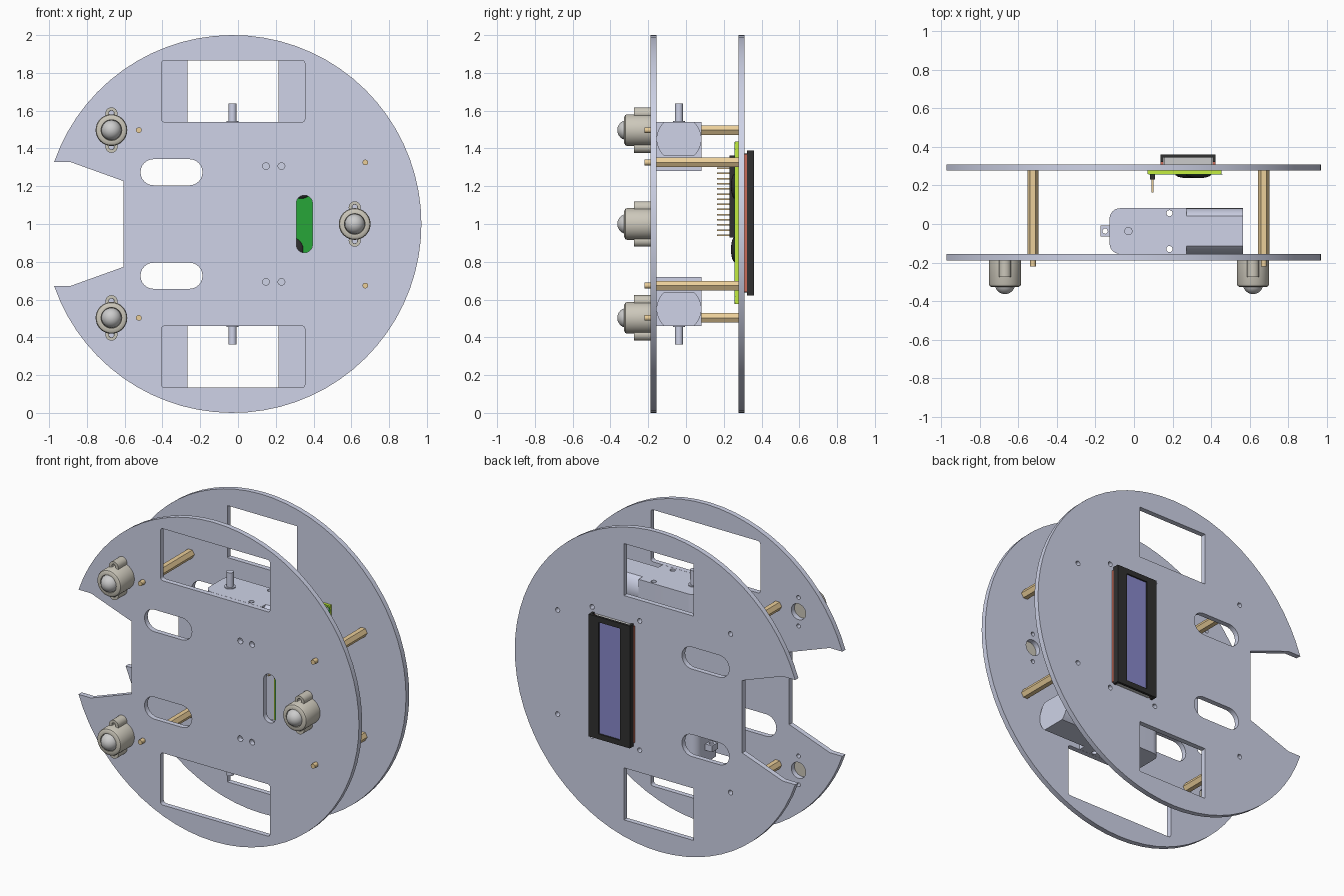
import bpy, bmesh, math
from math import pi, sin, cos, asin

if "Cube" in bpy.data.objects:
    bpy.data.objects.remove(bpy.data.objects["Cube"])


def material(name, rgb):
    m = bpy.data.materials.new(name)
    m.diffuse_color = (*rgb, 1)
    m.use_nodes = True
    m.node_tree.nodes["Principled BSDF"].inputs["Base Color"].default_value = m.diffuse_color
    return m


PLATE = material("lavender", (0.62, 0.65, 0.80))
GOLD = material("brass", (0.83, 0.62, 0.32))
HOUSING = material("beige", (0.60, 0.57, 0.49))
STEEL = material("steel", (0.60, 0.60, 0.58))
BLACK = material("black", (0.03, 0.03, 0.03))
BLUE = material("blue", (0.25, 0.25, 0.60))
LIME = material("lime", (0.55, 0.85, 0.05))
GREEN = material("green", (0.02, 0.38, 0.04))
PALE = material("pale", (0.75, 0.75, 0.75))
RED = material("red", (0.6, 0.15, 0.1))


def finish(ob, mat):
    ob.data.materials.clear()
    ob.data.materials.append(mat)
    for o in bpy.context.selected_objects:
        o.select_set(False)
    ob.select_set(True)
    bpy.context.view_layer.objects.active = ob
    bpy.ops.object.shade_smooth_by_angle(angle=math.radians(35))
    return ob


def circle(x, y, r, n=24):
    return [(x + r * cos(2 * pi * i / n), y + r * sin(2 * pi * i / n)) for i in range(n)]


def rounded(x0, x1, y0, y1, r, n=6):
    pts = []
    for k, (cx, cy) in enumerate([(x1 - r, y1 - r), (x0 + r, y1 - r), (x0 + r, y0 + r), (x1 - r, y0 + r)]):
        for i in range(n + 1):
            a = pi / 2 * (k + i / n)
            pts.append((cx + r * cos(a), cy + r * sin(a)))
    return pts


def rect(x0, x1, y0, y1):
    return [(x0, y0), (x1, y0), (x1, y1), (x0, y1)]


def prism(name, loops, lo, hi, mat, axis="Y"):
    """Extrude an outline (first loop) with holes (other loops) along an axis."""
    lo, hi = min(lo, hi), max(lo, hi)
    cu = bpy.data.curves.new(name, "CURVE")
    cu.dimensions, cu.fill_mode, cu.extrude = "2D", "BOTH", (hi - lo) / 2
    for loop in loops:
        sp = cu.splines.new("POLY")
        sp.points.add(len(loop) - 1)
        for p, (a, b) in zip(sp.points, loop):
            p.co = (a, b, 0, 1)
        sp.use_cyclic_u = True
    tmp = bpy.data.objects.new(name + "_profile", cu)
    bpy.context.collection.objects.link(tmp)
    dg = bpy.context.evaluated_depsgraph_get()
    me = bpy.data.meshes.new_from_object(tmp.evaluated_get(dg))
    bpy.data.objects.remove(tmp)
    bm = bmesh.new()
    bm.from_mesh(me)
    bmesh.ops.remove_doubles(bm, verts=bm.verts, dist=1e-5)
    mid = (lo + hi) / 2
    for v in bm.verts:
        a, b, c = v.co.x, v.co.y, v.co.z + mid
        v.co = {"X": (c, a, b), "Y": (a, c, b), "Z": (a, b, c)}[axis]
    bmesh.ops.recalc_face_normals(bm, faces=bm.faces)
    bm.to_mesh(me)
    bm.free()
    me.name = name
    ob = bpy.data.objects.new(name, me)
    bpy.context.collection.objects.link(ob)
    return finish(ob, mat)


def lathe(name, profile, x, z, mat, n=32):
    """Spin (radius, y) points about an axis parallel to y."""
    bm = bmesh.new()
    vs = [bm.verts.new((r, y, 0)) for r, y in profile]
    es = [bm.edges.new(p) for p in zip(vs, vs[1:])]
    bmesh.ops.spin(bm, geom=vs + es, cent=(0, 0, 0), axis=(0, 1, 0), angle=2 * pi, steps=n)
    bmesh.ops.remove_doubles(bm, verts=bm.verts, dist=1e-5)
    bmesh.ops.translate(bm, verts=bm.verts, vec=(x, 0, z))
    bmesh.ops.recalc_face_normals(bm, faces=bm.faces)
    me = bpy.data.meshes.new(name)
    bm.to_mesh(me)
    bm.free()
    ob = bpy.data.objects.new(name, me)
    bpy.context.collection.objects.link(ob)
    return finish(ob, mat)


posts = [(x, 1 + s * d) for x, d in ((-0.525, 0.497), (0.674, 0.326)) for s in (1, -1)]
casters = [(-0.67, 1.497), (-0.67, 0.503), (0.618, 1.0)]

# Notched disc outline shared by both plates
end = pi - asin(0.328)
disc = [(-0.029 + cos(a), 1 + sin(a)) for a in (-end + 2 * end * i / 64 for i in range(65))]
disc += [(-0.887, 1.328), (-0.606, 1.227), (-0.606, 0.773), (-0.887, 0.672)]
slots = [rounded(-0.516, -0.188, z - 0.069, z + 0.069, 0.0685) for z in (1.274, 0.726)]

# Front plate: wide wheel openings, cable slot, caster and screw holes
front = [disc] + slots + [rounded(0.309, 0.394, 0.848, 1.152, 0.042)]
for s in (1, -1):
    z0, z1 = sorted((1 + s * 0.54, 1 + s * 0.866))
    front.append(rounded(-0.405, 0.354, z0, z1, 0.015, 3))
    front += [circle(x, 1 + s * 0.306, 0.018, 16) for x in (0.148, 0.23)]
for x, z in casters:
    front += [circle(x, z, 0.05)] + [circle(x, z + s * 0.09, 0.013, 12) for s in (1, -1)]
prism("front_plate", front, -0.189, -0.157, PLATE)

# Back plate: narrower wheel openings and screw holes
back = [disc] + slots + [circle(x, z, 0.015, 12) for x, z in posts]
for s in (1, -1):
    z0, z1 = sorted((1 + s * 0.54, 1 + s * 0.866))
    back.append(rect(-0.268, 0.214, z0, z1))
    back += [circle(x, 1.005 + s * 0.405, 0.015, 12) for x in (0.105, 0.435)]
prism("back_plate", back, 0.277, 0.309, PLATE)

# Hexagonal standoffs with threaded studs
for x, z in posts:
    prism("standoff", [circle(x, z, 0.029, 6)], -0.157, 0.277, GOLD)
    prism("standoff_stud", [circle(x, z, 0.015, 16)], -0.221, -0.157, GOLD)

# Ball casters
for x, z in casters:
    lathe("caster_housing", [(0, -0.189), (0.084, -0.189), (0.084, -0.312), (0.080, -0.321),
                             (0.070, -0.327), (0.055, -0.327), (0.052, -0.30), (0, -0.30)], x, z, HOUSING)
    lathe("caster_ball", [(0.053 * sin(pi * i / 12), -0.311 - 0.053 * cos(pi * i / 12)) for i in range(13)],
          x, z, STEEL)
    for s in (1, -1):
        z0, z1 = sorted((z + s * 0.056, z + s * 0.12))
        lug = rounded(x - 0.032, x + 0.032, z0, z1, 0.0315)
        prism("caster_lug", [lug, circle(x, z + s * 0.09, 0.014, 12)], -0.274, -0.189, HOUSING)

# Gear motors, mirrored about mid height
my = -0.037
flat = asin(0.09 / 0.119)
can = [(my + 0.119 * cos(a + k), 0.119 * sin(a + k))
       for k in (0, pi) for a in (-flat + 2 * flat * i / 12 for i in range(13))]
gear = rounded(-0.127, 0.272, my - 0.119, my + 0.119, 0.055)
gear = [(0.272, my + 0.119)] + gear[7:21] + [(0.272, my - 0.119)]
for s in (1, -1):
    prism("gearbox", [gear, circle(0.184, 0.056, 0.016, 16), circle(0.184, -0.13, 0.016, 16)],
          1 + s * 0.28, 1 + s * 0.54, PLATE, "Z")
    prism("motor_can", [[(y, 1 + s * 0.45 + z) for y, z in can]], 0.272, 0.567, PLATE, "X")
    prism("shaft_boss", [circle(-0.029, my, 0.032)], 1 + s * 0.54, 1 + s * 0.546, PLATE, "Z")
    prism("wheel_shaft", [circle(-0.029, my, 0.021)], 1 + s * 0.54, 1 + s * 0.637, PLATE, "Z")
    prism("motor_tab", [rect(-0.175, -0.127, my - 0.028, my + 0.028), circle(-0.15, my, 0.014, 12)],
          1 + s * 0.42, 1 + s * 0.46, PLATE, "Z")

# Display circuit board with green face
corners = [circle(x, 1.005 + s * 0.405, 0.015, 12) for x in (0.105, 0.435) for s in (1, -1)]
prism("display_board", [rect(0.07, 0.455, 0.577, 1.437)] + corners, 0.259, 0.277, LIME)
prism("board_face", [rect(0.075, 0.45, 0.582, 1.432)] + [circle(sum(p[0] for p in c) / 12, sum(p[1] for p in c) / 12, 0.024, 12) for c in corners], 0.257, 0.259, GREEN)

# Chip domes on the board
for x, z in ((0.335, 1.2), (0.28, 0.865)):
    lathe("chip_dome", [(0.066 * cos(a), 0.258 - 0.02 * sin(a)) for a in (pi / 12 * i for i in range(7))],
          x, z, BLACK, 24)

# Pin header
prism("pin_header", [rect(0.083, 0.11, 0.928, 1.362)], 0.23, 0.257, BLACK)
for i in range(16):
    z = 0.941 + 0.0272 * i
    prism("header_pin", [rect(0.092, 0.1, z - 0.004, z + 0.004)], 0.163, 0.23, GOLD)

# Display: bezel frame, side walls, glass body and screen
prism("display_bezel", [rect(0.137, 0.423, 0.622, 1.388), rect(0.205, 0.355, 0.655, 1.355)], 0.346, 0.361, BLACK)
for x in (0.137, 0.408):
    prism("bezel_wall", [rect(x, x + 0.015, 0.622, 1.388)], 0.322, 0.346, BLACK)
    prism("bezel_foot", [rect(x, x + 0.015, 0.64, 1.37)], 0.309, 0.322, RED)
prism("display_body", [rect(0.155, 0.405, 0.635, 1.375)], 0.309, 0.346, PALE)
prism("display_screen", [rect(0.205, 0.355, 0.655, 1.355)], 0.346, 0.352, BLUE)
